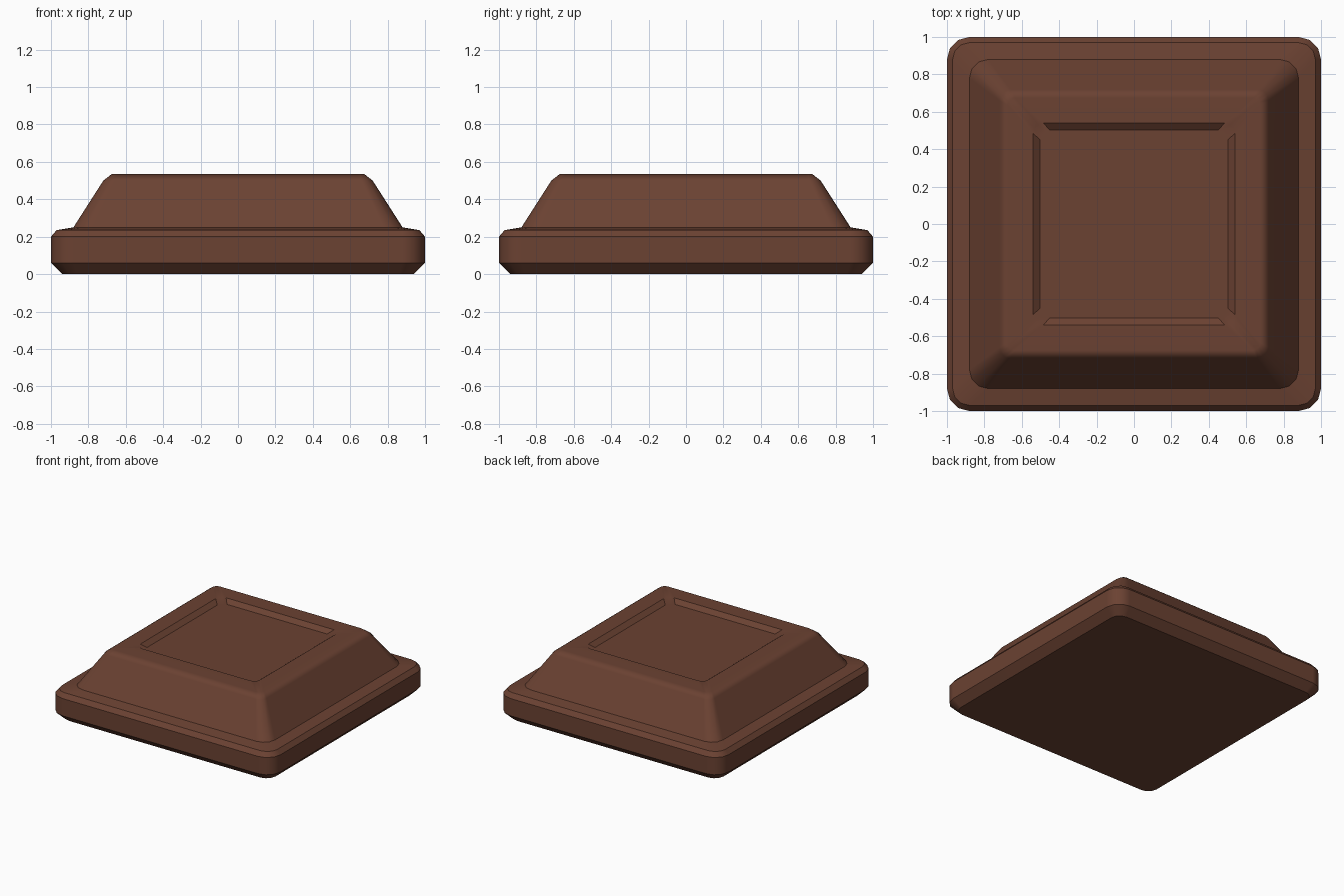
import bpy
import bmesh
from math import cos, sin, pi

if "Cube" in bpy.data.objects:
    bpy.data.objects.remove(bpy.data.objects["Cube"], do_unlink=True)

# Single chocolate colour
brown = bpy.data.materials.new("chocolate brown")
brown.use_nodes = True
colour = (0.147, 0.054, 0.032, 1)
brown.diffuse_color = colour
bsdf = brown.node_tree.nodes["Principled BSDF"]
bsdf.inputs["Base Color"].default_value = colour
bsdf.inputs["Roughness"].default_value = 0.6

SEGMENTS = 3  # facets per rounded corner


def rounded_square(bm, half, radius, z):
    """Ring of vertices around a square with rounded corners."""
    ring = []
    for corner, (sx, sy) in enumerate([(1, 1), (-1, 1), (-1, -1), (1, -1)]):
        for i in range(SEGMENTS + 1):
            a = (corner + i / SEGMENTS) * pi / 2
            ring.append(bm.verts.new((sx * (half - radius) + radius * cos(a),
                                      sy * (half - radius) + radius * sin(a), z)))
    return ring


# Rings from the underside to the recessed floor: half width, corner radius, height, crisp edge
profile = [
    (0.94, 0.08, 0.0, True),
    (1.0, 0.12, 0.06, True),
    (1.0, 0.12, 0.20, True),
    (0.97, 0.09, 0.235, True),
    (0.88, 0.10, 0.25, True),
    (0.72, 0.06, 0.50, False),
    (0.675, 0.04, 0.535, False),
    (0.54, 0.055, 0.535, False),
    (0.502, 0.052, 0.505, False),
]

bm = bmesh.new()
rings = [rounded_square(bm, h, r, z) for h, r, z, _ in profile]
count = len(rings[0])
bm.faces.new(rings[0][::-1])
bm.faces.new(rings[-1])
for level, (low, high) in enumerate(zip(rings, rings[1:])):
    for i in range(count):
        j = (i + 1) % count
        face = bm.faces.new((low[i], low[j], high[j], high[i]))
        # Straight walls of the recess have crisp borders, its corners stay soft
        if level == len(rings) - 2 and i % (SEGMENTS + 1) == SEGMENTS:
            for edge in face.edges:
                edge.smooth = False
for ring, (_, _, _, crisp) in zip(rings, profile):
    if crisp:
        for i in range(count):
            bm.edges.get((ring[i], ring[(i + 1) % count])).smooth = False
for face in bm.faces:
    face.smooth = True

mesh = bpy.data.meshes.new("chocolate_piece")
bm.to_mesh(mesh)
bm.free()
mesh.materials.append(brown)
piece = bpy.data.objects.new("chocolate_piece", mesh)
bpy.context.collection.objects.link(piece)

# Keep large faces flat so that only the bevels carry the soft shading
weighted = piece.modifiers.new("flat_large_faces", "WEIGHTED_NORMAL")
weighted.keep_sharp = True
weighted.weight = 80
